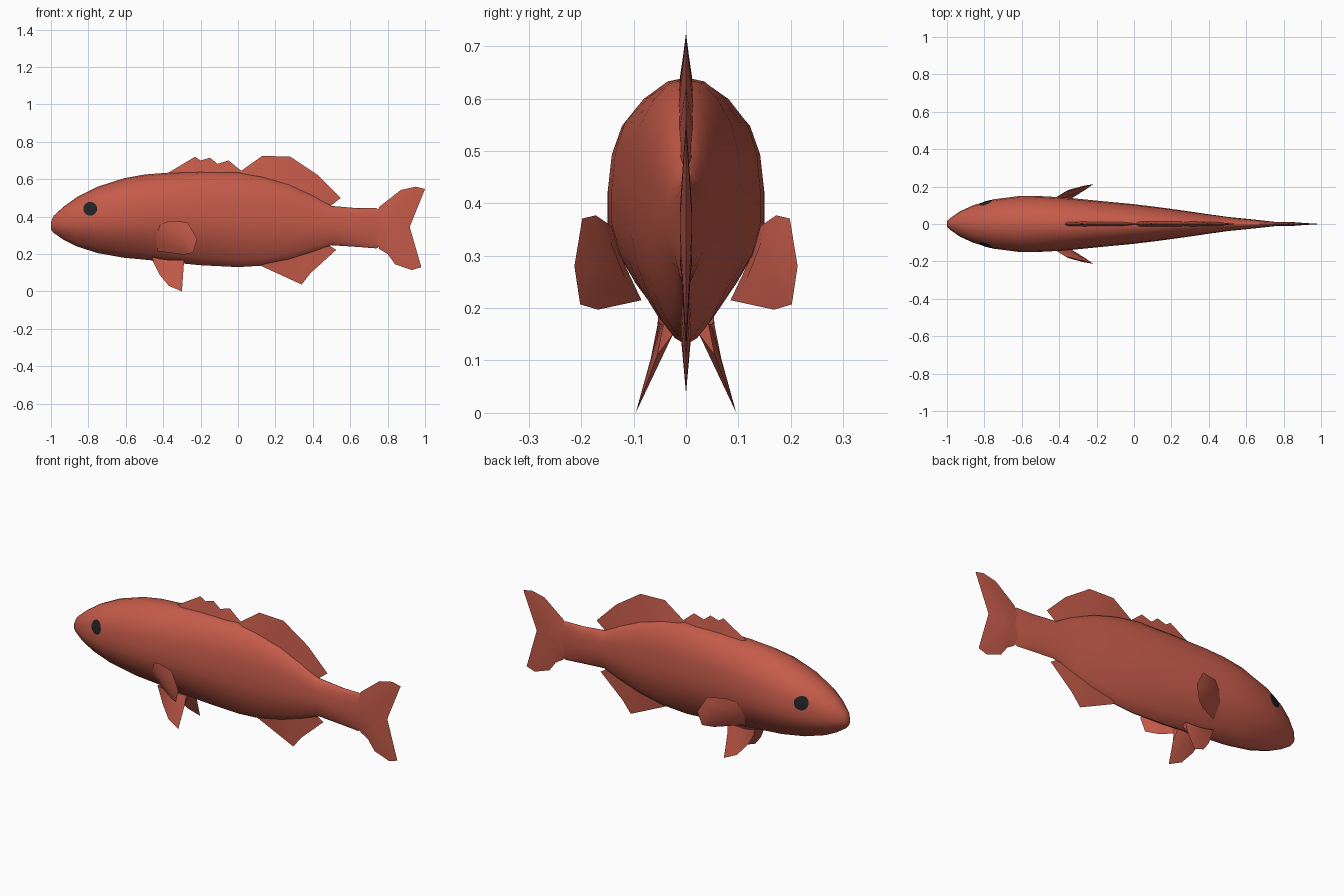
import bpy, bmesh, math
from mathutils import Vector
from mathutils.bvhtree import BVHTree

if "Cube" in bpy.data.objects:
    bpy.data.objects.remove(bpy.data.objects["Cube"])


def material(name, rgb):
    m = bpy.data.materials.new(name)
    m.diffuse_color = (*rgb, 1)
    m.use_nodes = True
    m.node_tree.nodes["Principled BSDF"].inputs["Base Color"].default_value = m.diffuse_color
    return m


RED = material("coral red", (0.56, 0.105, 0.068))
DARK = material("eye black", (0.016, 0.016, 0.019))


def make(name, verts, faces, mat, mirror=False, angle=45):
    bm = bmesh.new()
    vs = [bm.verts.new(v) for v in verts]
    for f in faces:
        bm.faces.new([vs[i] for i in f])
    bmesh.ops.recalc_face_normals(bm, faces=bm.faces[:])
    me = bpy.data.meshes.new(name)
    bm.to_mesh(me)
    bm.free()
    ob = bpy.data.objects.new(name, me)
    bpy.context.collection.objects.link(ob)
    me.materials.append(mat)
    bpy.ops.object.select_all(action='DESELECT')
    ob.select_set(True)
    bpy.context.view_layer.objects.active = ob
    bpy.ops.object.shade_smooth_by_angle(angle=math.radians(angle))
    if mirror:
        mod = ob.modifiers.new("mirror", 'MIRROR')
        mod.use_axis = (False, True, False)
        mod.use_mirror_merge = False
    return ob


def fin(name, pairs, thick, normal=(0, 1, 0), loop=False, mirror=False):
    """Thick at the root points, sharp along the tip points."""
    n = Vector(normal).normalized() * thick
    k = len(pairs)
    verts = [Vector(r) + n for r, _ in pairs] + [Vector(r) - n for r, _ in pairs]
    verts += [Vector(t) for _, t in pairs]
    faces = []
    for i in range(k if loop else k - 1):
        j = (i + 1) % k
        faces += [(i, j, 2 * k + j, 2 * k + i), (k + i, 2 * k + i, 2 * k + j, k + j)]
        if not loop:
            faces.append((i, k + i, k + j, j))
    if loop:
        faces += [tuple(range(k)), tuple(range(k, 2 * k))]
    else:
        faces += [(0, k, 2 * k), (k - 1, 3 * k - 1, 2 * k - 1)]
    return make(name, verts, faces, RED, mirror)


def flat(pairs):
    return [((a, 0, b), (c, 0, d)) for a, b, c, d in pairs]


# Body: stations of x, top, bottom, half width
stations = [(-1, .37, .33, .014), (-.985, .405, .312, .03), (-.93, .455, .275, .068),
            (-.86, .505, .24, .1), (-.75, .56, .205, .132), (-.61, .605, .18, .15),
            (-.5, .625, .17, .149), (-.37, .635, .157, .142), (-.2, .64, .14, .125),
            (0, .637, .13, .106), (.13, .615, .138, .09), (.27, .575, .165, .071),
            (.4, .515, .208, .052), (.5, .457, .247, .038), (.64, .445, .238, .024),
            (.74, .445, .23, .013), (.8, .41, .27, .006)]
half = [(0, 1), (.28, .97), (.57, .85), (.82, .66), (.95, .42), (1, .12), (1, -.14),
        (.88, -.4), (.68, -.62), (.42, -.83), (.2, -.95), (0, -1)]
ring = half + [(-a, b) for a, b in half[-2:0:-1]]
N = len(ring)
bv = [(x, w * a, (t + b) / 2 + (t - b) / 2 * c) for x, t, b, w in stations for a, c in ring]
bf = [(s * N + i, s * N + (i + 1) % N, (s + 1) * N + (i + 1) % N, (s + 1) * N + i)
      for s in range(len(stations) - 1) for i in range(N)]
bf += [tuple(range(N)), tuple(range(len(bv) - N, len(bv)))]
make("body", bv, bf, RED)

# Eyes: thin discs laid on the body surface
tree = BVHTree.FromPolygons([Vector(v) for v in bv], bf)
ev, ef, K = [], [], 16
for r in (.0, .012, .024, .037):
    for i in range(K if r else 1):
        a = 2 * math.pi * i / K
        x, z = -.79 + r * math.cos(a), .442 + r * math.sin(a)
        hit = tree.ray_cast(Vector((x, 1, z)), Vector((0, -1, 0)))[0]
        ev.append((x, hit.y + .003, z))
for i in range(K):
    j = (i + 1) % K
    ef.append((0, 1 + i, 1 + j))
    ef += [(1 + q * K + i, 1 + q * K + K + i, 1 + q * K + K + j, 1 + q * K + j) for q in (0, 1)]
eye = make("eyes", ev, ef, DARK, mirror=True)
if eye.data.polygons[0].normal.y < 0:
    eye.data.flip_normals()

# Back fins: spiny front and soft rear
fin("spiny_back_fin", flat([(-.4, .6, -.37, .636), (-.26, .61, -.23, .72), (-.22, .61, -.2, .7),
                            (-.18, .61, -.15, .715), (-.14, .61, -.11, .682),
                            (-.08, .61, -.05, .7), (0, .6, .02, .642)]), .016)
fin("soft_back_fin", flat([(0, .6, .01, .64), (.1, .59, .13, .725), (.2, .56, .28, .72),
                           (.3, .52, .43, .62), (.38, .48, .55, .5), (.4, .43, .49, .453)]), .016)

# Belly fin near the tail
fin("rear_belly_fin", flat([(.1, .17, .12, .138), (.22, .2, .34, .037), (.3, .23, .39, .1),
                            (.38, .26, .525, .222), (.4, .29, .48, .252)]), .012)

# Forked tail
fin("tail_fin", flat([(.74, .4, .755, .452), (.77, .4, .8, .487), (.8, .4, .87, .542),
                      (.815, .395, .95, .56), (.825, .38, 1, .548), (.84, .345, .918, .345),
                      (.825, .31, .98, .13), (.815, .295, .93, .114), (.8, .285, .84, .145),
                      (.77, .28, .8, .2), (.74, .28, .755, .227)]), .011, loop=True)

# Side fins, flaring outward to the rear
outline = [(-.44, .125, .3), (-.42, .14, .355), (-.37, .172, .377), (-.27, .198, .371),
           (-.218, .213, .28), (-.24, .202, .207), (-.29, .168, .197), (-.43, .085, .215)]
mid = Vector((-.32, .17, .29))
fin("side_fins", [(mid.lerp(Vector(p), .5), p) for p in outline], .013,
    normal=(-.35, .9, -.25), loop=True, mirror=True)

# Paired lower fins, splayed downward
fin("lower_fins", [((-.46, .04, .18), (-.45, .045, .15)), ((-.42, .04, .17), (-.42, .06, .09)),
                   ((-.38, .036, .165), (-.37, .082, .03)), ((-.34, .033, .165), (-.3, .096, 0)),
                   ((-.29, .03, .165), (-.292, .055, .11))], .014,
    normal=(.15, .93, .3), mirror=True)
